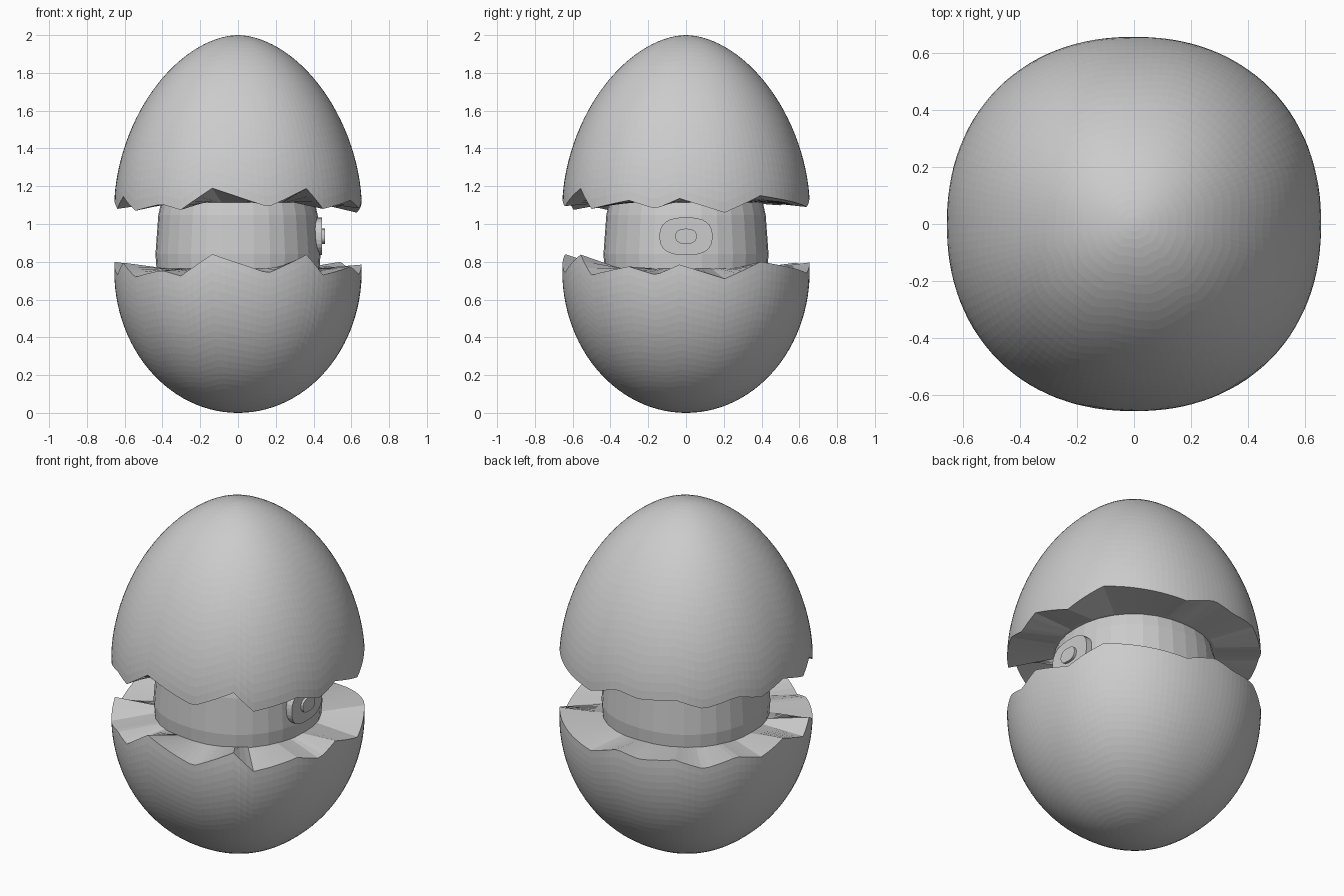
import bpy, bmesh
from math import sin, cos, pi, radians

if "Cube" in bpy.data.objects:
    bpy.data.objects.remove(bpy.data.objects["Cube"], do_unlink=True)

grey = bpy.data.materials.new("light grey")
grey.use_nodes = True
grey.diffuse_color = (0.6, 0.6, 0.6, 1)
grey.node_tree.nodes["Principled BSDF"].inputs["Base Color"].default_value = (0.6, 0.6, 0.6, 1)

LIFT = 0.35      # distance the upper shell is raised
TOP = 1.65       # height of the closed egg
WIDEST = 0.75
RADIUS = 0.655

# Jagged crack: (angle in degrees, height)
CRACK = [(18, .71), (36, .80), (75, .74), (91, .80), (103, .775), (120, .795),
         (133, .745), (149, .79), (162, .75), (177, .80), (195, .73), (204, .795),
         (216, .72), (233, .755), (243, .725), (258, .84), (284, .74), (303, .838),
         (312, .73), (333, .775), (346, .73), (357, .785)]


def crack_height(deg):
    pts = [(CRACK[-1][0] - 360, CRACK[-1][1])] + CRACK + [(CRACK[0][0] + 360, CRACK[0][1])]
    for (a, za), (b, zb) in zip(pts, pts[1:]):
        if a <= deg <= b:
            return za + (zb - za) * (deg - a) / (b - a)


def shell_radius(z):
    if z < WIDEST:
        t = (WIDEST - z) / WIDEST
        return RADIUS * max(0, 1 - t ** 2) ** 0.5
    t = (z - WIDEST) / (TOP - WIDEST)
    return RADIUS * max(0, 1 - t ** 1.8) ** 0.55


def squarish(a, n=2.17):
    """Point on a unit circle slightly swollen towards a square."""
    k = (abs(cos(a)) ** n + abs(sin(a)) ** n) ** (-1 / n)
    return k * cos(a), k * sin(a)


def loft(name, start, rings, end):
    """Skin closed rings of points, with a fan to a point at each end."""
    bm = bmesh.new()
    rows = [[bm.verts.new(p) for p in ring] for ring in rings]
    first, last = bm.verts.new(start), bm.verts.new(end)
    n = len(rows[0])
    for i in range(n):
        j = (i + 1) % n
        bm.faces.new((first, rows[0][j], rows[0][i]))
        for lo, hi in zip(rows, rows[1:]):
            bm.faces.new((lo[i], lo[j], hi[j], hi[i]))
        bm.faces.new((last, rows[-1][i], rows[-1][j]))
    bmesh.ops.recalc_face_normals(bm, faces=bm.faces)
    mesh = bpy.data.meshes.new(name)
    bm.to_mesh(mesh)
    bm.free()
    mesh.materials.append(grey)
    obj = bpy.data.objects.new(name, mesh)
    bpy.context.collection.objects.link(obj)
    return obj


# Two shell halves meeting at the crack, each closed by a nearly flat cap
def shell(name, pole, lift, columns=120, rows=28):
    degs = [i * 360 / columns for i in range(columns)]
    rings = []
    for k in range(1, rows + 1):
        blend = 1 - cos(pi / 2 * k / rows)
        ring = []
        for d in degs:
            z = pole + (crack_height(d) - pole) * blend
            x, y = squarish(radians(d))
            r = shell_radius(z)
            ring.append((x * r, y * r, z + lift))
        rings.append(ring)
    cap_z = 0.765 + lift
    rings.append([(x * 0.42, y * 0.42, cap_z)
                  for x, y in (squarish(radians(d)) for d in degs)])
    return loft(name, (0, 0, pole + lift), rings, (0, 0, cap_z))


shell("lower_shell", 0, 0)
shell("upper_shell", TOP, LIFT)

# Faceted inner core
CORE_Z, CORE_R, CORE_H = 0.84, 0.437, 0.8
core_rings = []
for k in range(1, 12):
    a = pi * k / 12 - pi / 2
    core_rings.append([(x * CORE_R * cos(a), y * CORE_R * cos(a), CORE_Z + CORE_H * sin(a))
                       for x, y in (squarish(2 * pi * i / 32) for i in range(32))])
loft("inner_core", (0, 0, CORE_Z - CORE_H), core_rings, (0, 0, CORE_Z + CORE_H))


# Button on the left side of the core
def button(name, half_y, half_z, x0, x1):
    outline = [squarish(2 * pi * i / 32, 2.6) for i in range(32)]
    rings = [[(x, p * half_y, 0.935 + q * half_z) for p, q in outline] for x in (x0, x1)]
    loft(name, (x0, 0, 0.935), rings, (x1, 0, 0.935))


button("button_plate", 0.14, 0.1, 0.38, 0.446)
button("button_nub", 0.056, 0.04, 0.42, 0.46)
